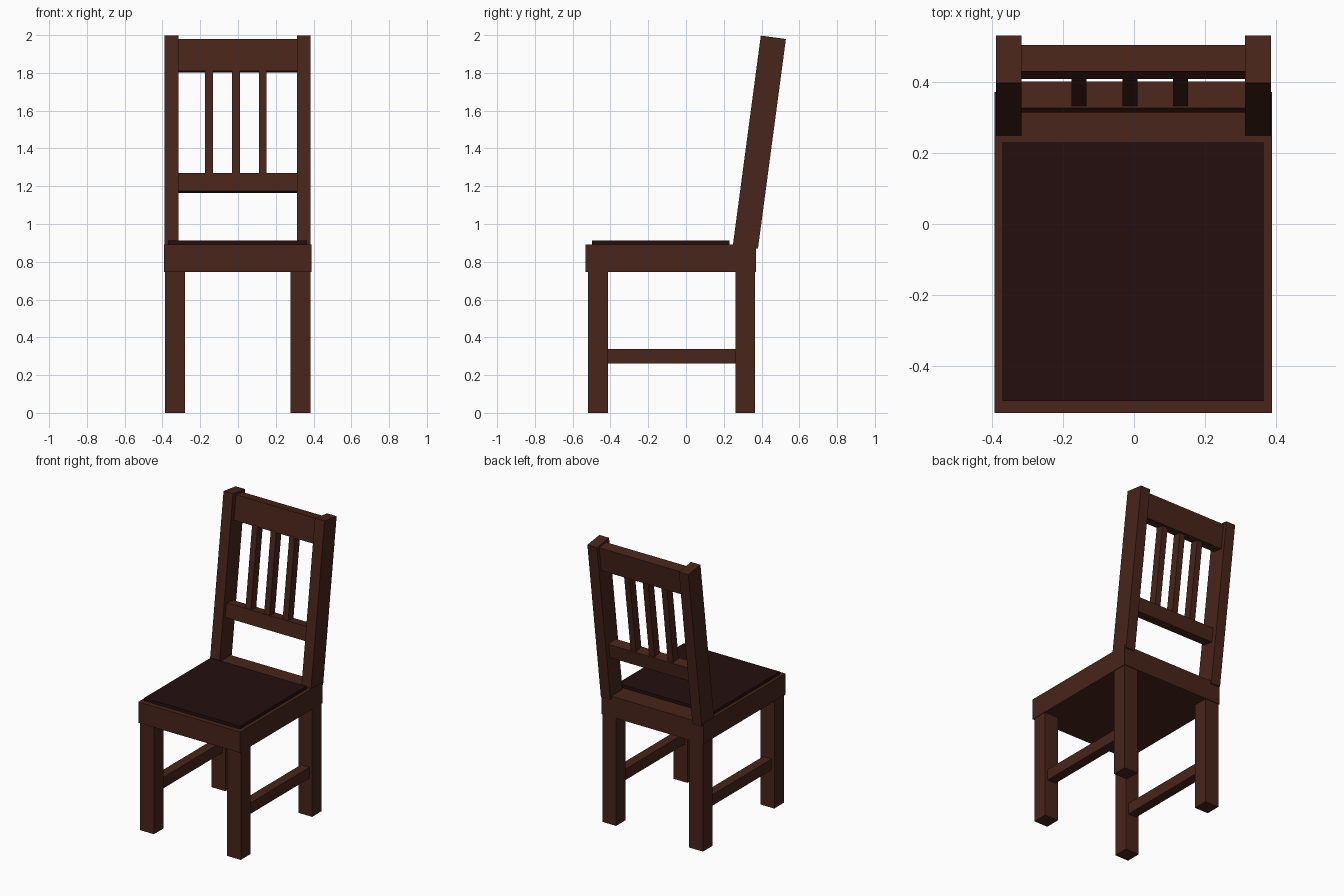
import bpy
from math import radians
from mathutils import Matrix

if "Cube" in bpy.data.objects:
    bpy.data.objects.remove(bpy.data.objects["Cube"])


def material(name, rgb):
    m = bpy.data.materials.new(name)
    m.diffuse_color = (*rgb, 1)
    m.use_nodes = True
    m.node_tree.nodes["Principled BSDF"].inputs["Base Color"].default_value = m.diffuse_color
    return m


WOOD = material("dark_wood", (0.065, 0.018, 0.010))
PAD = material("dark_pad", (0.018, 0.0045, 0.0045))


def box(name, x, y, z, mat=WOOD, frame=None):
    """Box from (min, max) ranges, optionally placed in a tilted frame."""
    bpy.ops.mesh.primitive_cube_add(size=1)
    ob = bpy.context.object
    ob.name = name
    size = [r[1] - r[0] for r in (x, y, z)]
    mid = [(r[0] + r[1]) / 2 for r in (x, y, z)]
    ob.data.transform(Matrix.Translation(mid) @ Matrix.Diagonal((*size, 1)))
    if frame:
        ob.matrix_world = frame
    ob.data.materials.append(mat)
    return ob


# Seat frame and pad
box("seat", (-0.392, 0.388), (-0.531, 0.371), (0.747, 0.891))
box("seat_pad", (-0.37, 0.364), (-0.497, 0.229), (0.885, 0.912), PAD)

# Backrest frame: origin at the lower front edge of the posts, leaning back
back = Matrix.Translation((0, 0.248, 0.887)) @ Matrix.Rotation(radians(-7.6), 4, 'X')

# Legs, side stretchers and back posts
for side, leg, post in (("left", (-0.386, -0.281), (-0.388, -0.316)),
                        ("right", (0.279, 0.384), (0.312, 0.385))):
    box(f"front_leg_{side}", leg, (-0.518, -0.414), (0, 0.75))
    box(f"rear_leg_{side}", leg, (0.262, 0.366), (0, 0.75))
    box(f"stretcher_{side}", (leg[0] + 0.02, leg[1] - 0.02), (-0.42, 0.27), (0.262, 0.338))
    box(f"back_post_{side}", post, (0, 0.134), (0, 1.12), frame=back)

# Back rails and slats
box("top_rail", (-0.32, 0.316), (0.035, 0.109), (0.937, 1.106), frame=back)
box("lower_rail", (-0.32, 0.316), (0.026, 0.101), (0.293, 0.39), frame=back)
for i, x in enumerate((-0.154, -0.011, 0.131)):
    box(f"back_slat_{i + 1}", (x - 0.021, x + 0.021), (0.032, 0.09), (0.38, 0.945), frame=back)
